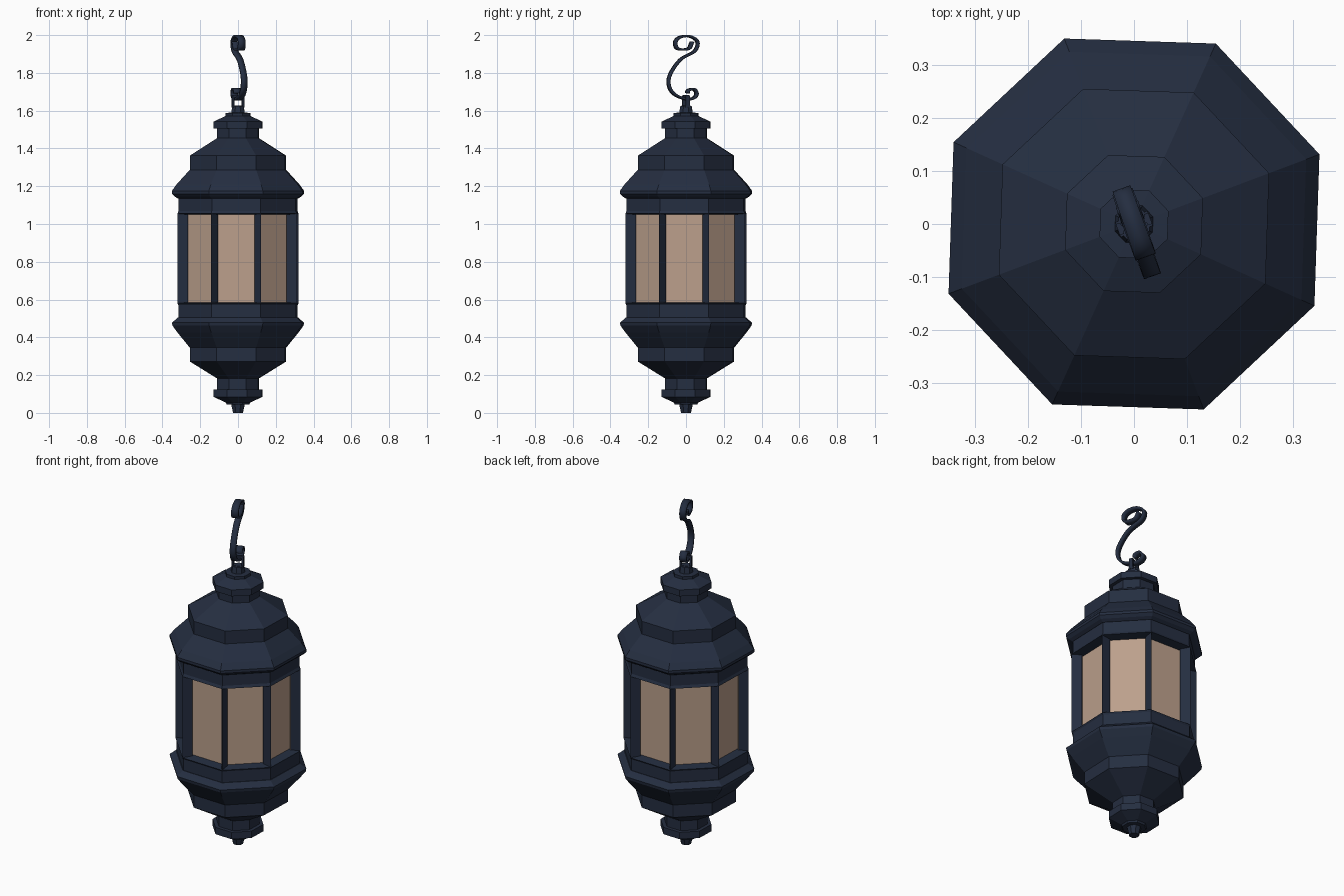
import bpy, bmesh, math
from mathutils import Vector

if "Cube" in bpy.data.objects:
    bpy.data.objects.remove(bpy.data.objects["Cube"])

TURN = math.radians(20.6)      # octagon corner offset
HOOK_TURN = math.radians(19.5)
COS = math.cos(TURN)


def material(name, rgb):
    m = bpy.data.materials.new(name)
    m.diffuse_color = (*rgb, 1)
    m.use_nodes = True
    m.node_tree.nodes["Principled BSDF"].inputs["Base Color"].default_value = m.diffuse_color
    return m


IRON = material("dark_iron", (0.018, 0.027, 0.052))
GLASS = material("warm_glass", (0.50, 0.35, 0.26))


def finish(bm, name, mat):
    me = bpy.data.meshes.new(name)
    bm.to_mesh(me)
    bm.free()
    me.materials.append(mat)
    ob = bpy.data.objects.new(name, me)
    bpy.context.collection.objects.link(ob)
    return ob


def loft(bm, profile):
    """Eight-sided capped loft from (half width, z) pairs, bottom to top."""
    rings = []
    for hw, z in profile:
        r = hw / COS
        rings.append([bm.verts.new((r * math.cos(TURN + k * math.pi / 4),
                                    r * math.sin(TURN + k * math.pi / 4), z)) for k in range(8)])
    bands = [[bm.faces.new((a[k], a[(k + 1) % 8], b[(k + 1) % 8], b[k])) for k in range(8)]
             for a, b in zip(rings, rings[1:])]
    bm.faces.new(rings[0][::-1])
    bm.faces.new(rings[-1])
    return bands


def octagon_part(name, profile):
    bm = bmesh.new()
    loft(bm, profile)
    return finish(bm, name, IRON)


def box(name, size, loc):
    bm = bmesh.new()
    bmesh.ops.create_cube(bm, size=1)
    for v in bm.verts:
        v.co = Vector(loc) + Vector([a * b for a, b in zip(v.co, size)])
    ob = finish(bm, name, IRON)
    ob.rotation_euler.z = HOOK_TURN
    return ob


# Bottom finial and tiered base
octagon_part("bottom_finial", [(0.026, 0.0), (0.036, 0.045), (0.06, 0.045), (0.065, 0.055),
                               (0.13, 0.085), (0.13, 0.125), (0.11, 0.125), (0.11, 0.185)])
octagon_part("lower_tiers", [(0.11, 0.182), (0.255, 0.272), (0.255, 0.345), (0.32, 0.425),
                             (0.347, 0.462), (0.35, 0.478), (0.335, 0.49), (0.318, 0.505)])

# Window housing: raised window band with recessed openings
bm = bmesh.new()
bands = loft(bm, [(0.315, 0.50), (0.315, 0.57), (0.321, 0.58), (0.321, 1.055),
                  (0.314, 1.07), (0.314, 1.15)])
panes = bands[2]
bmesh.ops.inset_individual(bm, faces=panes, thickness=0.019, depth=0)
bmesh.ops.inset_individual(bm, faces=panes, thickness=0.007, depth=-0.055)
corners = [[v.co.copy() for v in f.verts] for f in panes]
bmesh.ops.delete(bm, geom=panes, context='FACES_ONLY')
finish(bm, "window_housing", IRON)

# Glass panes at the back of the openings
bm = bmesh.new()
for quad in corners:
    bm.faces.new([bm.verts.new(c) for c in quad])
finish(bm, "glass_panes", GLASS)

# Tiered roof and cap
octagon_part("roof_tiers", [(0.318, 1.135), (0.335, 1.145), (0.35, 1.16), (0.35, 1.175),
                            (0.325, 1.21), (0.255, 1.287), (0.255, 1.362), (0.11, 1.455)])
octagon_part("roof_cap", [(0.11, 1.45), (0.11, 1.505), (0.13, 1.505), (0.13, 1.542),
                          (0.065, 1.572), (0.065, 1.588), (0.036, 1.59), (0.03, 1.625)])

# Fork that holds the hook
box("fork_base", (0.064, 0.03, 0.01), (0, 0, 1.622))
for side, label in ((-1, "left"), (1, "right")):
    box("fork_prong_" + label, (0.009, 0.022, 0.06), (side * 0.028, 0, 1.65))
box("fork_pin", (0.06, 0.012, 0.012), (0, 0, 1.676))

# Scroll hook: S-shaped flat ribbon, (y, z) centre line
PATH = [(0.03, 1.945), (0.032, 1.965), (0.012, 1.928), (-0.045, 1.928), (-0.056, 1.965),
        (-0.03, 1.99), (0.02, 1.993), (0.06, 1.965), (0.045, 1.915), (-0.03, 1.87),
        (-0.085, 1.79), (-0.09, 1.73), (-0.06, 1.685), (0.0, 1.661), (0.04, 1.667),
        (0.056, 1.69), (0.04, 1.714), (0.012, 1.708), (0.008, 1.692)]
PATH = PATH[1:]
pts = [Vector((0, y / math.cos(HOOK_TURN), z)) for y, z in PATH]
pts = [2 * pts[0] - pts[1]] + pts + [2 * pts[-1] - pts[-2]]
line = []
for p0, p1, p2, p3 in zip(pts, pts[1:], pts[2:], pts[3:]):
    for s in range(5):
        t = s / 5
        line.append(0.5 * (2 * p1 + (p2 - p0) * t + (2 * p0 - 5 * p1 + 4 * p2 - p3) * t * t
                           + (3 * p1 - p0 - 3 * p2 + p3) * t ** 3))
line.append(pts[-2])
bm = bmesh.new()
rows = []
for i, p in enumerate(line):
    u = 2 * i / (len(line) - 1) - 1
    w = 0.016 + 0.006 * abs(u)
    rows.append([bm.verts.new(p + Vector((s * w, 0, 0))) for s in (-1, 1)])
for a, b in zip(rows, rows[1:]):
    bm.faces.new((a[0], a[1], b[1], b[0]))
hook = finish(bm, "scroll_hook", IRON)
hook.rotation_euler.z = HOOK_TURN
solid = hook.modifiers.new("thickness", 'SOLIDIFY')
solid.thickness = 0.012
solid.offset = 0
bpy.context.view_layer.objects.active = hook
hook.select_set(True)
bpy.ops.object.shade_smooth_by_angle(angle=math.radians(35))
